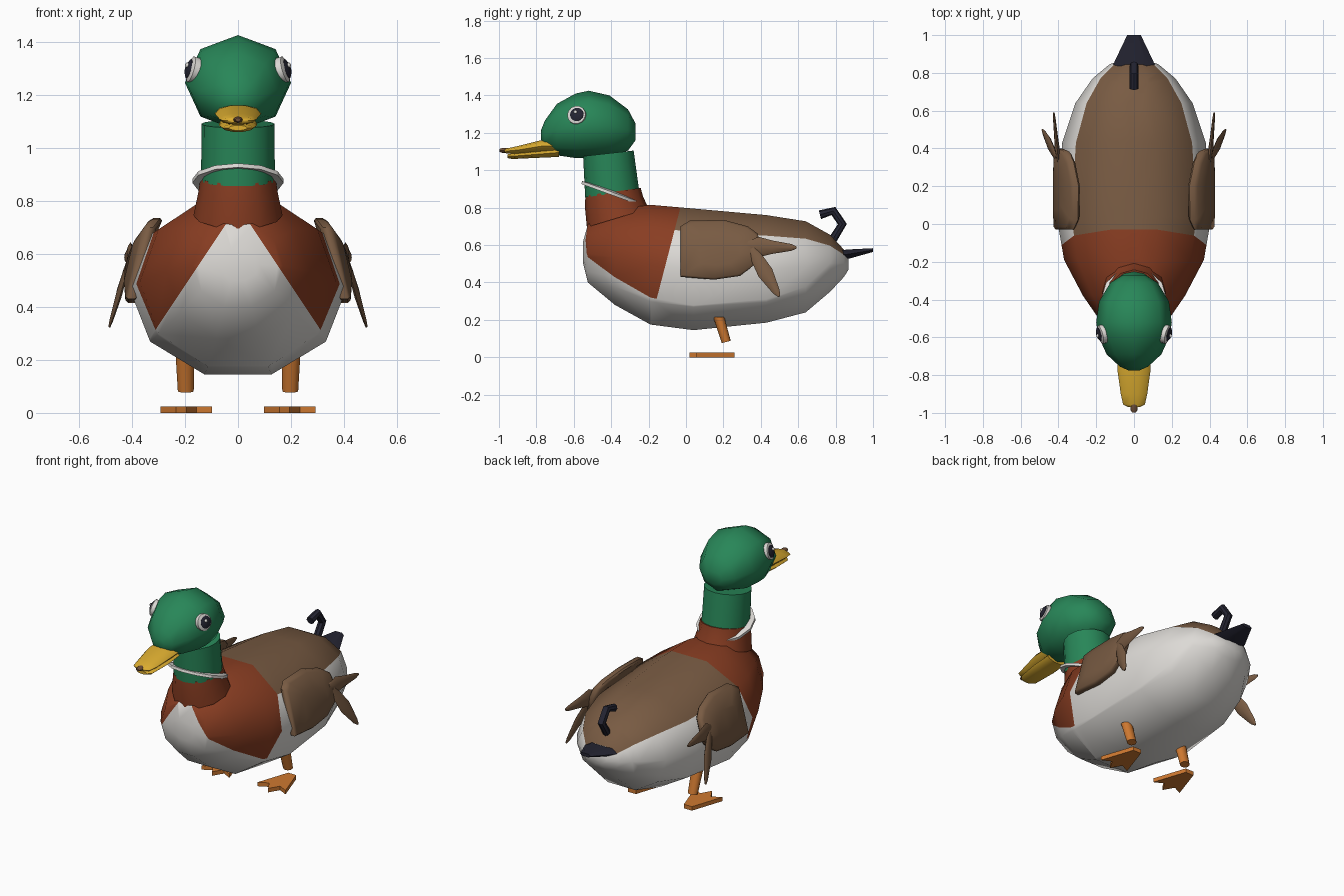
import bpy, bmesh, math
from mathutils import Vector, Matrix

if "Cube" in bpy.data.objects:
    bpy.data.objects.remove(bpy.data.objects["Cube"])


def material(name, rgb):
    m = bpy.data.materials.new(name)
    m.diffuse_color = (*rgb, 1)
    m.use_nodes = True
    m.node_tree.nodes["Principled BSDF"].inputs["Base Color"].default_value = m.diffuse_color
    return m


GREEN = material("head green", (0.021, 0.24, 0.098))
RUST = material("chest rust", (0.25, 0.047, 0.016))
BROWN = material("feather brown", (0.19, 0.105, 0.056))
WHITE = material("soft white", (0.72, 0.70, 0.67))
YELLOW = material("bill yellow", (0.72, 0.42, 0.03))
ORANGE = material("leg orange", (0.62, 0.19, 0.03))
DARK = material("tail dark", (0.018, 0.018, 0.032))
NAIL = material("bill tip brown", (0.16, 0.08, 0.04))


def finish(bm, name, mats, angle=45):
    bmesh.ops.recalc_face_normals(bm, faces=bm.faces[:])
    me = bpy.data.meshes.new(name)
    bm.to_mesh(me)
    bm.free()
    for m in mats:
        me.materials.append(m)
    ob = bpy.data.objects.new(name, me)
    bpy.context.collection.objects.link(ob)
    bpy.ops.object.select_all(action='DESELECT')
    ob.select_set(True)
    bpy.context.view_layer.objects.active = ob
    bpy.ops.object.shade_smooth_by_angle(angle=math.radians(angle))
    return ob


def skin(bm, loops):
    """Bridge point loops of equal length and cap both ends; returns rows of faces."""
    vs = [[bm.verts.new(p) for p in lp] for lp in loops]
    n = len(vs[0])
    rows = [[bm.faces.new((a[i], a[(i + 1) % n], b[(i + 1) % n], b[i])) for i in range(n)]
            for a, b in zip(vs, vs[1:])]
    bm.faces.new(vs[0])
    bm.faces.new(vs[-1])
    return rows


def ring_y(y, zc, rx, rz, n, phase=0.0, x=0.0):
    return [(x + rx * math.cos(phase + k * math.tau / n), y,
             zc + rz * math.sin(phase + k * math.tau / n)) for k in range(n)]


def ring_z(x, y, z, rx, ry, n, tilt=0.0):
    return [(x + rx * math.cos(k * math.tau / n), y + ry * math.sin(k * math.tau / n),
             z + tilt * math.sin(k * math.tau / n)) for k in range(n)]


def part(name, mat, loops, angle=45):
    bm = bmesh.new()
    skin(bm, loops)
    return finish(bm, name, [mat], angle)


# Body: ten-sided loft as (y, bottom, top, half width), with cut colour borders
body = [(-0.55, 0.50, 0.62, 0.08), (-0.525, 0.40, 0.71, 0.17), (-0.38, 0.28, 0.79, 0.27),
        (-0.19, 0.175, 0.815, 0.37), (0.04, 0.145, 0.795, 0.41), (0.43, 0.185, 0.76, 0.38),
        (0.64, 0.24, 0.727, 0.31), (0.77, 0.35, 0.655, 0.22), (0.845, 0.43, 0.575, 0.13),
        (0.87, 0.47, 0.53, 0.06)]
bm = bmesh.new()
rows = skin(bm, [ring_y(y, (a + b) / 2, w, (b - a) / 1.902, 10) for y, a, b, w in body])
for row in rows[:-1]:
    for f in row[1:4]:
        f.material_index = 1
for co, no in (((0, -0.03, 0.80), (0, 0.5, -0.13)),
               ((0, 0, 0.78), (1.5, 0, 1)), ((0, 0, 0.78), (-1.5, 0, 1))):
    bmesh.ops.bisect_plane(bm, geom=bm.verts[:] + bm.edges[:] + bm.faces[:],
                           plane_co=co, plane_no=no, dist=1e-5)
for f in bm.faces:
    c = f.calc_center_median()
    if 0.5 * c.y - 0.13 * c.z < -0.119:
        f.material_index = 2 if c.z + 1.5 * abs(c.x) > 0.78 else 0
finish(bm, "body", [WHITE, BROWN, RUST], 70)

# Neck and collar
part("neck_base", RUST, [ring_z(0, -0.365, 0.745, 0.168, 0.165, 12, 0.05),
                         ring_z(0, -0.385, 0.83, 0.15, 0.155, 12, 0.03),
                         ring_z(0, -0.39, 0.885, 0.142, 0.148, 12, 0.02)])
part("neck", GREEN, [ring_z(0, -0.395, 0.875, 0.139, 0.144, 16, 0.02),
                     ring_z(0, -0.415, 1.09, 0.138, 0.135, 16, 0.015)])
bm = bmesh.new()
tilt = Matrix.Translation((0, -0.395, 0.877)) @ Matrix.Rotation(math.radians(-20), 4, 'X')
band = []
for k in range(12):
    a = k * math.tau / 12
    d = Vector((math.cos(a), math.sin(a), 0))
    band.append([bm.verts.new(tilt @ (d * r + Vector((0, 0, z))))
                 for r, z in ((0.135, -0.006), (0.172, -0.01), (0.172, 0.006), (0.14, 0.014))])
for k in range(12):
    p, q = band[k], band[(k + 1) % 12]
    for j in range(4):
        bm.faces.new((p[j], q[j], q[(j + 1) % 4], p[(j + 1) % 4]))
finish(bm, "collar", [WHITE], 30)

# Head: eight-sided loft as (y, bottom, top, half width)
head = [(-0.775, 1.165, 1.215, 0.03), (-0.755, 1.115, 1.265, 0.075), (-0.69, 1.08, 1.355, 0.145),
        (-0.59, 1.065, 1.41, 0.19), (-0.52, 1.065, 1.425, 0.20), (-0.41, 1.07, 1.40, 0.185),
        (-0.31, 1.105, 1.325, 0.125), (-0.27, 1.16, 1.25, 0.06)]
part("head", GREEN, [ring_y(y, (a + b) / 2, w, (b - a) / 2, 8) for y, a, b, w in head], 75)

# Bill, upper and lower, with its tip
part("upper_bill", YELLOW, [ring_y(y, z, w, h, 10) for y, z, w, h in
                            ((-0.68, 1.132, 0.085, 0.035), (-0.78, 1.128, 0.087, 0.033),
                             (-0.90, 1.108, 0.07, 0.022), (-0.955, 1.103, 0.058, 0.015),
                             (-0.97, 1.102, 0.03, 0.009))], 50)
part("lower_bill", YELLOW, [ring_y(y, z, w, h, 10) for y, z, w, h in
                            ((-0.68, 1.095, 0.07, 0.025), (-0.80, 1.085, 0.072, 0.02),
                             (-0.93, 1.075, 0.058, 0.016), (-0.955, 1.075, 0.035, 0.01))], 50)
part("bill_tip", NAIL, [ring_y(y, 1.106, r, r * 0.7, 8) for y, r in
                        ((-0.955, 0.018), (-0.985, 0.018), (-0.998, 0.01))])

# Tail wedge and curled feather
part("tail", DARK, [[(-w, y, z), (-w * 0.6, y, z + h), (w * 0.6, y, z + h), (w, y, z),
                     (w * 0.5, y, z - h), (-w * 0.5, y, z - h)] for y, z, w, h in
                    ((0.80, 0.545, 0.125, 0.022), (0.86, 0.55, 0.103, 0.026),
                     (1.0, 0.573, 0.036, 0.01))], 30)
bm = bmesh.new()
loops = []
for y, z, a in ((0.772, 0.61, 65), (0.836, 0.712, 92), (0.788, 0.782, 155), (0.716, 0.762, 195)):
    n = Vector((0, -math.sin(math.radians(a)), math.cos(math.radians(a))))
    loops.append([Vector((0, y, z)) + 0.024 * (Vector((1, 0, 0)) * math.cos(k * math.tau / 8)
                                               + n * math.sin(k * math.tau / 8)) for k in range(8)])
skin(bm, loops)
finish(bm, "tail_curl", [DARK], 40)


def wing(name, s):
    outline = [(-0.03, 0.43), (-0.03, 0.70), (0.02, 0.73), (0.20, 0.735), (0.33, 0.70),
               (0.385, 0.66), (0.40, 0.57), (0.385, 0.51), (0.29, 0.435), (0.15, 0.415)]

    def layer(depth, scale):
        pts = []
        for y, z in outline:
            y, z = 0.18 + (y - 0.18) * scale, 0.57 + (z - 0.57) * scale
            pts.append((s * (0.425 - 1.75 * max(0, z - 0.5) ** 2 - depth), y, z))
        return pts
    part(name, BROWN, [layer(0.05, 0.94), layer(0.035, 1), layer(0.01, 1),
                       layer(0.0, 0.93), layer(-0.005, 0.5)], 50)


def feather(name, p0, p1, widths):
    p0, p1 = Vector(p0), Vector(p1)
    d = p1 - p0
    side = Vector((0, -d.z, d.y)).normalized()
    flat = d.cross(side).normalized()
    loops = []
    for t, w in widths:
        c = p0 + d * t
        loops.append([c + side * w * math.cos(k * math.tau / 8)
                      + flat * (0.003 + 0.2 * w) * math.sin(k * math.tau / 8) for k in range(8)])
    part(name, BROWN, loops, 60)


def disc(name, mat, s, y, z, x0, r, thick):
    """Shallow dome on the side of the head, turned slightly forward and up."""
    rot = Vector((s * 0.93, -0.25, 0.26)).to_track_quat('Z', 'Y')
    loops = [[Vector((s * x0, y, z)) + rot @ Vector(p) for p in ring_z(0, 0, h, q, q, 14)]
             for h, q in ((-0.02, r), (thick * 0.4, r), (thick, r * 0.6))]
    part(name, mat, loops, 50)


# Paired parts
for side, s in (("left", 1), ("right", -1)):
    wing(side + "_wing", s)
    feather(side + "_upper_feather", (s * 0.40, 0.33, 0.59), (s * 0.425, 0.59, 0.587),
            ((0, 0.03), (0.22, 0.055), (0.5, 0.036), (0.9, 0.018), (1, 0.006)))
    feather(side + "_lower_feather", (s * 0.41, 0.35, 0.58), (s * 0.485, 0.498, 0.325),
            ((0, 0.02), (0.2, 0.033), (0.5, 0.042), (0.9, 0.02), (1, 0.006)))
    disc(side + "_eye_white", WHITE, s, -0.585, 1.295, 0.173, 0.05, 0.014)
    disc(side + "_pupil", DARK, s, -0.583, 1.297, 0.181, 0.037, 0.014)
    disc(side + "_eye_glint", WHITE, s, -0.592, 1.312, 0.193, 0.009, 0.005)
    part(side + "_leg", ORANGE, [ring_z(s * 0.2, 0.175, 0.215, 0.035, 0.03, 12),
                                 ring_z(s * 0.197, 0.215, 0.082, 0.03, 0.024, 12, 0.006)])
    # Webbed foot plate with three toes
    toes = [(-0.028, 0.26), (-0.097, 0.055), (-0.038, 0.085), (0, 0.02),
            (0.038, 0.085), (0.097, 0.055), (0.028, 0.26)]
    part(side + "_foot", ORANGE, [[(s * 0.195 + x, y, z) for x, y in toes]
                                  for z in (0.0, 0.025)], 20)
